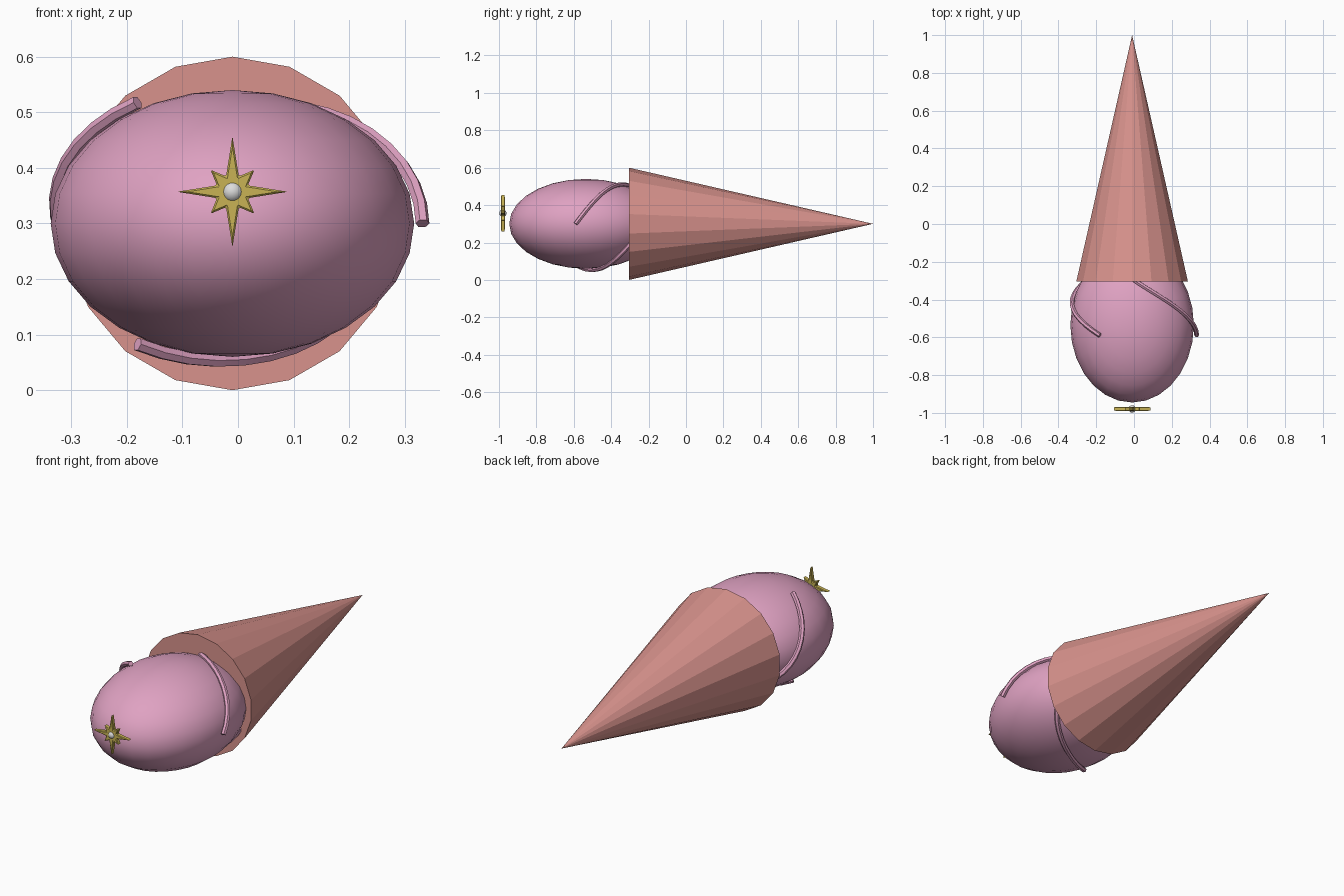
import bpy, bmesh
from math import sin, cos, pi, radians, sqrt

default = bpy.data.objects.get("Cube")
if default:
    bpy.data.objects.remove(default, do_unlink=True)

CX, CZ = -0.01, 0.3            # common axis of body and cone
EGG_Y = -0.535
RX, RY, RZ = 0.327, 0.41, 0.24  # egg radii


def material(name, r, g, b):
    m = bpy.data.materials.new(name)
    m.use_nodes = True
    m.diffuse_color = (r, g, b, 1)
    bsdf = next(n for n in m.node_tree.nodes if n.type == 'BSDF_PRINCIPLED')
    bsdf.inputs["Base Color"].default_value = (r, g, b, 1)
    return m


pink = material("orchid pink", 0.74, 0.36, 0.54)
salmon = material("salmon", 0.69, 0.29, 0.265)
gold = material("gold", 0.58, 0.45, 0.09)
silver = material("silver", 0.72, 0.72, 0.72)


def finish(name, mat, smooth=False):
    obj = bpy.context.object
    obj.name = name
    obj.data.materials.clear()
    obj.data.materials.append(mat)
    if smooth:
        bpy.ops.object.shade_smooth_by_angle(angle=radians(40))
    return obj


# Egg-shaped body
bpy.ops.mesh.primitive_uv_sphere_add(segments=28, ring_count=14, radius=1,
                                     location=(CX, EGG_Y, CZ))
bpy.context.object.scale = (RX, RY, RZ)
bpy.ops.object.transform_apply(location=False, rotation=False, scale=True)
finish("egg_body", pink, True)

# Long cone behind, closed at its base
bpy.ops.mesh.primitive_cone_add(vertices=18, radius1=0.3, radius2=0, depth=1.305,
                                location=(CX, 0.3475, CZ),
                                rotation=(-pi / 2, 0, 0))
finish("tail_cone", salmon)


# Three strands winding round the egg and into the cone
def strand(name, start):
    curve = bpy.data.curves.new(name, 'CURVE')
    curve.dimensions = '3D'
    curve.bevel_depth = 0.0125
    curve.bevel_resolution = 1
    curve.use_fill_caps = True
    count = 13
    spline = curve.splines.new('POLY')
    spline.points.add(count - 1)
    for i, p in enumerate(spline.points):
        t = i / (count - 1)
        y = -0.59 + 0.33 * t
        a = radians(start + 300 * (y + 0.59))
        k = sqrt(1 - ((y - EGG_Y) / RY) ** 2) + 0.025 + 0.03 * (1 - t) ** 4
        p.co = (CX + RX * k * cos(a), y, CZ + RZ * k * sin(a), 1)
    obj = bpy.data.objects.new(name, curve)
    bpy.context.collection.objects.link(obj)
    bpy.ops.object.select_all(action='DESELECT')
    obj.select_set(True)
    bpy.context.view_layer.objects.active = obj
    bpy.ops.object.convert(target='MESH')
    finish(name, pink, True)


for name, start in (("left_strand", 0), ("right_strand", 120), ("lower_strand", 240)):
    strand(name, start)

# Eight-pointed star: long and short points alternating, bevelled rim
STAR = (CX, -0.979, 0.357)
bm = bmesh.new()
radii = (0.1, 0.03, 0.056, 0.03)
rim = [bm.verts.new((radii[i % 4] * sin(i * pi / 8), -0.011,
                     radii[i % 4] * cos(i * pi / 8))) for i in range(16)]
face = bm.faces.new(rim)
back = bmesh.ops.extrude_face_region(bm, geom=[face])["geom"]
bmesh.ops.translate(bm, vec=(0, 0.022, 0),
                    verts=[v for v in back if isinstance(v, bmesh.types.BMVert)])
bmesh.ops.recalc_face_normals(bm, faces=bm.faces)
mesh = bpy.data.meshes.new("star")
bm.to_mesh(mesh)
bm.free()
star = bpy.data.objects.new("star", mesh)
star.location = STAR
bpy.context.collection.objects.link(star)
mesh.materials.append(gold)
bevel = star.modifiers.new("rim", 'BEVEL')
bevel.width = 0.003
bevel.segments = 1
bevel.limit_method = 'ANGLE'
bevel.angle_limit = radians(80)

# Bead at the heart of the star
bpy.ops.mesh.primitive_uv_sphere_add(segments=20, ring_count=12, radius=0.0195,
                                     location=STAR)
finish("star_bead", silver, True)
